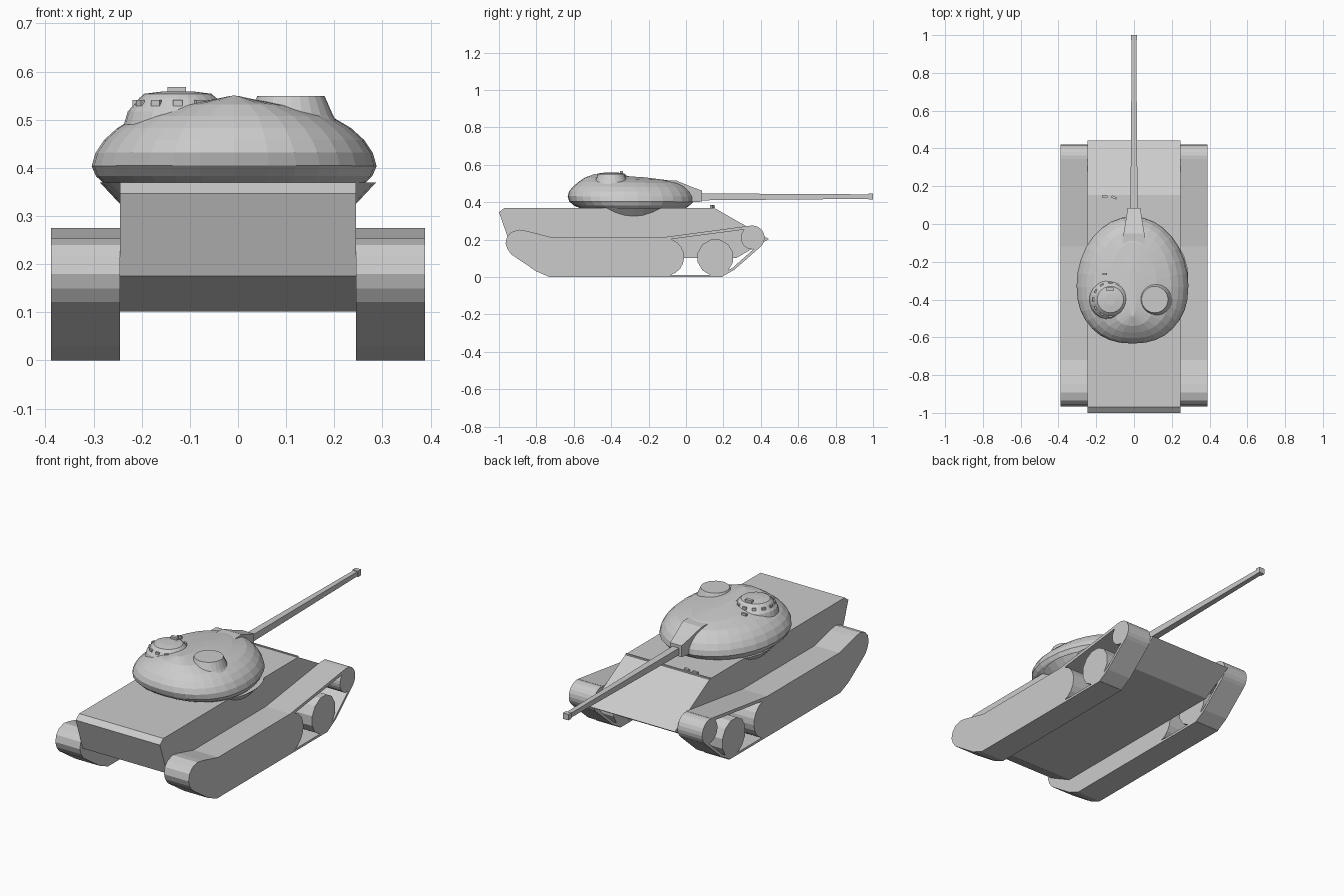
import bpy, bmesh, math
from math import sin, cos, pi

if "Cube" in bpy.data.objects:
    bpy.data.objects.remove(bpy.data.objects["Cube"])


def loft(name, rings):
    """Closed skin through rings that share a point count."""
    bm = bmesh.new()
    rows = [[bm.verts.new(p) for p in r] for r in rings]
    n = len(rows[0])
    for a, b in zip(rows, rows[1:]):
        for i in range(n):
            bm.faces.new((a[i], a[(i + 1) % n], b[(i + 1) % n], b[i]))
    bm.faces.new(rows[0])
    bm.faces.new(rows[-1])
    bmesh.ops.recalc_face_normals(bm, faces=bm.faces)
    mesh = bpy.data.meshes.new(name)
    bm.to_mesh(mesh)
    bm.free()
    ob = bpy.data.objects.new(name, mesh)
    bpy.context.collection.objects.link(ob)
    return ob


def prism(name, profile, x0, x1):
    """Extrude a (y, z) profile along x."""
    return loft(name, [[(x, y, z) for y, z in profile] for x in (x0, x1)])


def circle(cx, cy, z, r, n=24):
    return [(cx + r * cos(2 * pi * i / n), cy + r * sin(2 * pi * i / n), z) for i in range(n)]


def arc(cy, cz, r, a0, a1, n):
    return [(cy + r * cos(math.radians(a0 + (a1 - a0) * i / n)),
             cz + r * sin(math.radians(a0 + (a1 - a0) * i / n))) for i in range(n + 1)]


def box(name, c, s, rot=0):
    bpy.ops.mesh.primitive_cube_add(size=1, location=c, rotation=(0, 0, rot))
    ob = bpy.context.object
    ob.name = name
    ob.scale = s
    return ob


# Hull
prism("hull", [(-1, .347), (-.97, .37), (.15, .37), (.443, .203), (.27, .102),
               (-.80, .102), (-.94, .175)], -.245, .245)
box("glacis_lip", (0, .15, .371), (.488, .008, .008))
box("hatch_hinge", (-.155, .145, .377), (.03, .012, .014))
box("hatch_latch", (-.105, .14, .377), (.03, .012, .014), -.4)

# Flared turret ring overhanging the hull sides
loft("turret_ring", [circle(0, -.28, .325, .245, 32), circle(0, -.28, .37, .287, 32)])

# Tracks and wheels on both sides
rear = [(-.73, 0), (-.80, .03), (-.90, .098), (-.935, .122), (-.955, .15), (-.965, .18),
        (-.957, .215), (-.935, .24), (-.893, .253), (-.85, .246), (-.72, .213), (-.11, .213)]
rear += arc(-.11, .107, .1, 70, -75, 8) + [(-.06, 0)]
top_run = [(-.12, .213), (-.10, .200), (.345, .258), (.345, .275)]
front_wrap = arc(.355, .21, .065, 100, -50, 9) + arc(.355, .21, .055, -50, 100, 9)
front_run = [(.397, .16), (.26, .04), (.19, 0), (.18, .012), (.25, .05), (.385, .17)]
bottom_run = [(-.08, 0), (.195, 0), (.19, .012), (-.08, .012)]
for side, s in (("left", -1), ("right", 1)):
    x0, x1 = s * .245, s * .388
    for part, prof in (("skirt", rear), ("track_top", top_run), ("track_front_wrap", front_wrap),
                       ("track_front", front_run), ("track_bottom", bottom_run),
                       ("road_wheel", arc(.157, .105, .098, 15, 345, 11)),
                       ("sprocket", arc(.355, .21, .062, 0, 345, 23))):
        prism(side + "_" + part, prof, x0, x1)


# Cast turret: egg-shaped rings (half width, rear y, front y, rear z, front z)
def egg(w, yb, yf, zb, zf, n=32):
    mid = yb + (yf - yb) * .45
    ring = []
    for i in range(n):
        a = 2 * pi * i / n
        e = 2 / 2.3 if sin(a) < 0 else 1
        x = w * math.copysign(abs(cos(a)) ** e, cos(a))
        y = math.copysign(abs(sin(a)) ** e, sin(a))
        y = mid + y * ((yf - mid) if y > 0 else (mid - yb))
        ring.append((x - .008, y, zb + (zf - zb) * (y - yb) / (yf - yb)))
    return ring


turret_rings = [(.272, -.57, .00, .369, .369), (.287, -.60, .02, .383, .383),
                (.296, -.625, .04, .405, .402), (.288, -.633, .037, .432, .43),
                (.270, -.625, .022, .458, .458), (.243, -.605, .00, .483, .482),
                (.205, -.575, -.035, .508, .502), (.13, -.54, -.10, .532, .518),
                (.02, -.49, -.22, .550, .533)]
loft("turret", [egg(*r) for r in turret_rings])

# Commander cupola with periscopes
cx, cy = -.125, -.4
loft("cupola", [circle(cx, cy, .49, .112), circle(cx, cy, .517, .104), circle(cx, cy, .525, .097),
                circle(cx, cy, .545, .08), circle(cx, cy, .554, .07), circle(cx, cy, .559, .03)])
for i in range(12):
    a = 2 * pi * i / 12
    box("periscope", (cx + .09 * cos(a), cy + .09 * sin(a), .535), (.008, .02, .012), a)
box("cupola_sight", (-.127, -.345, .56), (.038, .018, .016))
box("roof_bracket", (-.155, -.265, .528), (.026, .01, .012))

# Loader hatch
loft("loader_hatch", [circle(.11, -.4, .48, .105), circle(.11, -.4, .508, .088),
                      circle(.11, -.4, .549, .07)])


# Mantlet and gun: rectangular sections (y, half width, bottom, top)
def section(y, w, z0, z1):
    return [(-w, y, z0), (w, y, z0), (w, y, z1), (-w, y, z1)]


loft("mantlet", [section(*s) for s in ((-.12, .06, .40, .515), (-.05, .055, .395, .515),
                                       (.03, .042, .40, .482), (.085, .033, .403, .462))])
loft("gun_barrel", [section(.07, .019, .41, .447), (section(.98, .012, .418, .442))])
loft("muzzle", [section(.975, .016, .415, .446), section(1, .016, .415, .446)])
